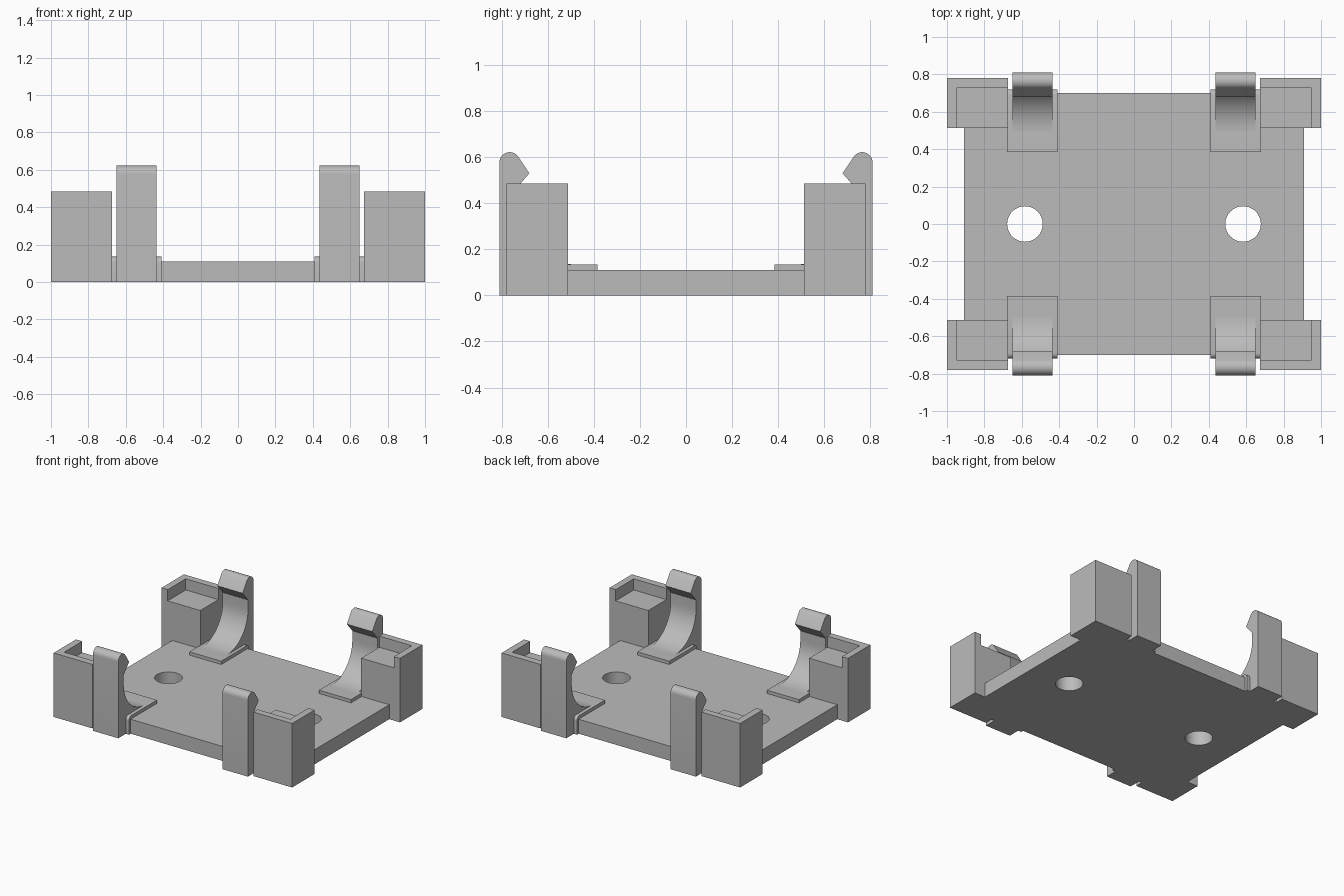
import bpy
import bmesh
from math import cos, sin, radians
from mathutils import Vector

default = bpy.data.objects.get("Cube")
if default:
    bpy.data.objects.remove(default, do_unlink=True)

GREY = (0.5, 0.5, 0.5, 1.0)
plastic = bpy.data.materials.new("grey plastic")
plastic.use_nodes = True
plastic.diffuse_color = GREY
plastic.node_tree.nodes["Principled BSDF"].inputs["Base Color"].default_value = GREY


def arc(cx, cz, radius, start, end, steps):
    """Points along an arc, angles in degrees."""
    angles = [radians(start + (end - start) * i / steps) for i in range(steps + 1)]
    return [(cx + radius * cos(a), cz + radius * sin(a)) for a in angles]


def extrude(name, points, direction):
    """Solid made by pushing a flat outline along a direction."""
    bm = bmesh.new()
    face = bm.faces.new([bm.verts.new(p) for p in points])
    result = bmesh.ops.extrude_face_region(bm, geom=[face])
    moved = [g for g in result["geom"] if isinstance(g, bmesh.types.BMVert)]
    bmesh.ops.translate(bm, verts=moved, vec=Vector(direction))
    bmesh.ops.recalc_face_normals(bm, faces=bm.faces[:])
    mesh = bpy.data.meshes.new(name)
    bm.to_mesh(mesh)
    bm.free()
    obj = bpy.data.objects.new(name, mesh)
    bpy.context.collection.objects.link(obj)
    mesh.materials.append(plastic)
    return obj


def side_profile(name, profile, x0, x1):
    return extrude(name, [(x0, y, z) for y, z in profile], (x1 - x0, 0, 0))


def plan(name, outline, z0, z1):
    return extrude(name, [(x, y, z0) for x, y in outline], (0, 0, z1 - z0))


def rect(x0, x1, y0, y1):
    return [(x0, y0), (x1, y0), (x1, y1), (x0, y1)]


def four_corners(obj):
    mod = obj.modifiers.new("Mirror", "MIRROR")
    mod.use_axis = (True, True, False)
    mod.use_mirror_merge = False


def smooth(obj):
    bpy.ops.object.select_all(action="DESELECT")
    obj.select_set(True)
    bpy.context.view_layer.objects.active = obj
    bpy.ops.object.shade_smooth_by_angle(angle=radians(30))


# Base plate with two screw holes
base = plan("base_plate", rect(-0.91, 0.91, -0.70, 0.70), 0, 0.11)
for side in (-1, 1):
    cutter = plan("hole_cutter", arc(side * 0.583, 0, 0.095, 0, 352.5, 47), -0.1, 0.3)
    cutter.hide_render = True
    cut = base.modifiers.new("Hole", "BOOLEAN")
    cut.operation = "DIFFERENCE"
    cut.solver = "EXACT"
    cut.object = cutter
    bpy.context.view_layer.objects.active = base
    bpy.ops.object.modifier_apply(modifier=cut.name)
    bpy.data.objects.remove(cutter, do_unlink=True)
smooth(base)

# Corner posts: solid block topped by an L-shaped rim
LEDGE = 0.40
post = plan("corner_post", rect(0.675, 1.0, 0.512, 0.78), 0, LEDGE)
four_corners(post)
rim = plan("corner_rim", [(1.0, 0.512), (1.0, 0.78), (0.675, 0.78),
                          (0.675, 0.728), (0.948, 0.728), (0.948, 0.512)], LEDGE, 0.485)
four_corners(rim)

# Raised pads that wrap over the plate edge
pad = side_profile("clip_pad", [(0.385, 0), (0.72, 0)] + arc(0.69, 0.105, 0.03, 0, 90, 6)
                   + [(0.385, 0.135)], 0.41, 0.678)
smooth(pad)
four_corners(pad)

# Snap clips with a filleted foot and a hooked, rounded head
clip_profile = ([(0.81, 0)] + arc(0.765, 0.577, 0.045, 0, 140, 12)
                + [(0.68, 0.53), (0.745, 0.455)]
                + arc(0.495, 0.385, 0.25, 0, -90, 16) + [(0.495, 0)])
clip = side_profile("snap_clip", clip_profile, 0.437, 0.65)
smooth(clip)
four_corners(clip)
